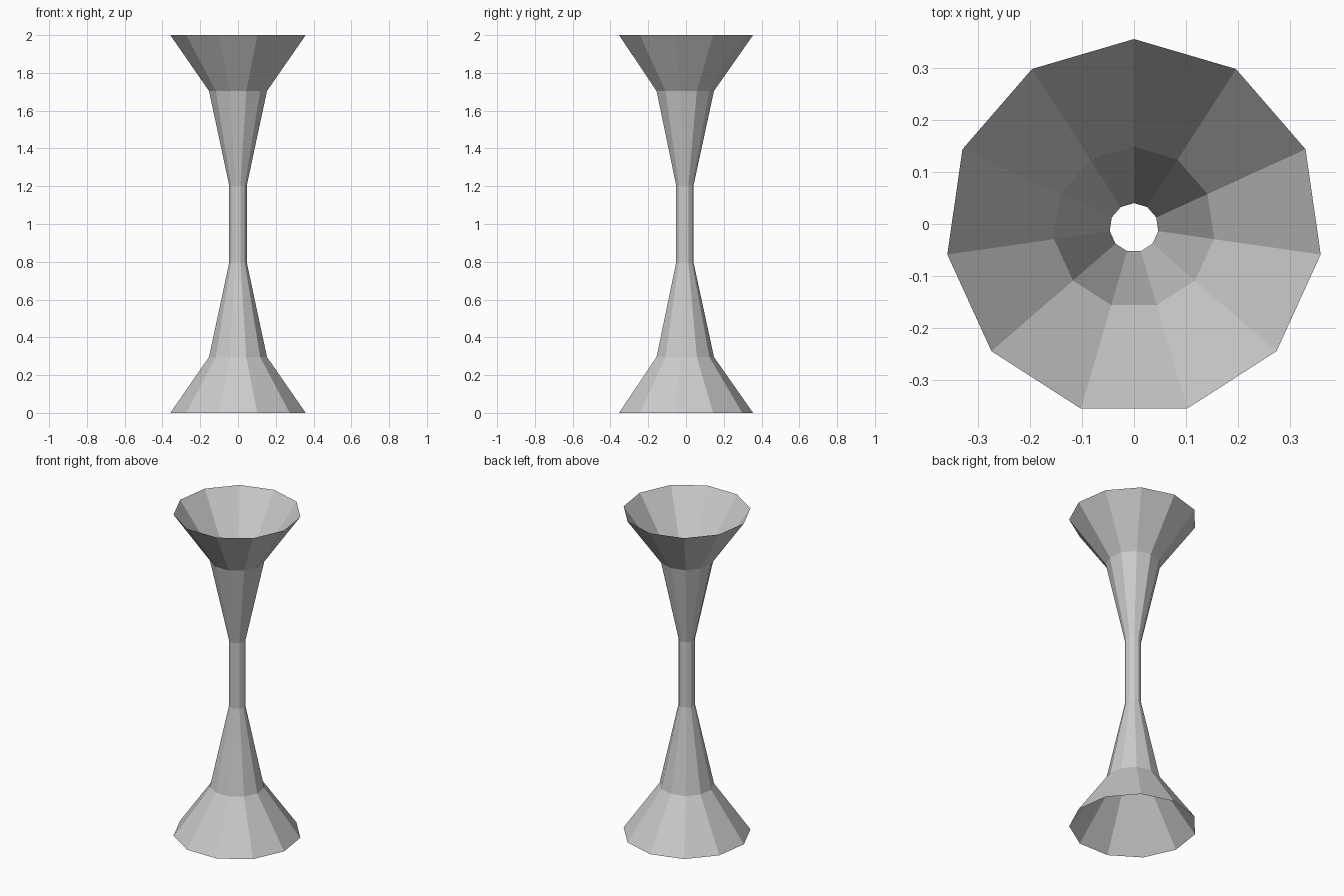
import bpy, bmesh, math

if "Cube" in bpy.data.objects:
    bpy.data.objects.remove(bpy.data.objects["Cube"])

SIDES = 11
CENTRE_Y = -0.007  # odd-sided ring, shifted so its bounds are centred
HALF_PROFILE = [(0.362, 0.0), (0.155, 0.296), (0.047, 0.796)]  # radius, height


def ring(bm, radius, z):
    verts = []
    for i in range(SIDES):
        a = math.pi / 2 + 2 * math.pi * i / SIDES
        verts.append(bm.verts.new((radius * math.cos(a), CENTRE_Y + radius * math.sin(a), z)))
    return verts


# Open double-flared tube: lower profile mirrored about mid height
profile = HALF_PROFILE + [(r, 2.0 - z) for r, z in reversed(HALF_PROFILE)]
bm = bmesh.new()
rings = [ring(bm, r, z) for r, z in profile]
for low, high in zip(rings, rings[1:]):
    for i in range(SIDES):
        j = (i + 1) % SIDES
        bm.faces.new((low[i], low[j], high[j], high[i]))

mesh = bpy.data.meshes.new("flared_stand")
bm.to_mesh(mesh)
bm.free()
stand = bpy.data.objects.new("flared_stand", mesh)
bpy.context.collection.objects.link(stand)
